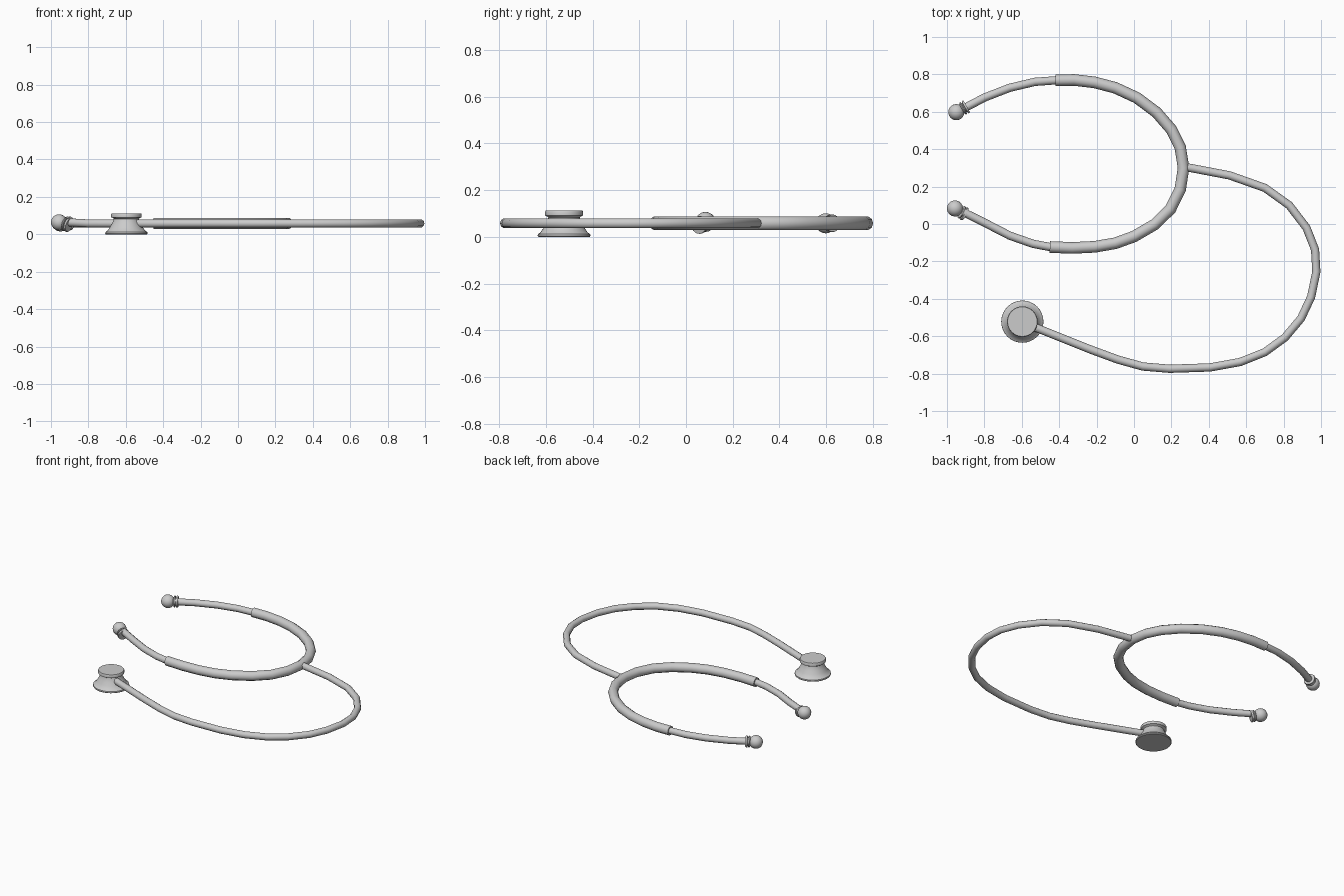
import bpy
import bmesh
import math
from mathutils import Vector

default_cube = bpy.data.objects.get("Cube")
if default_cube:
    bpy.data.objects.remove(default_cube, do_unlink=True)

TUBE_Z = 0.058
THIN, THICK = 0.022, 0.031

grey = bpy.data.materials.new("plain_grey")
grey.use_nodes = True
grey.diffuse_color = (0.6, 0.6, 0.6, 1)
grey.node_tree.nodes["Principled BSDF"].inputs["Base Color"].default_value = (0.6, 0.6, 0.6, 1)


def finish(obj, angle=40):
    """Give the part its material and smooth shading with crisp rims."""
    obj.data.materials.clear()
    obj.data.materials.append(grey)
    bpy.ops.object.select_all(action="DESELECT")
    obj.select_set(True)
    bpy.context.view_layer.objects.active = obj
    bpy.ops.object.shade_smooth_by_angle(angle=math.radians(angle))
    return obj


def tube(name, path, radius):
    """Sweep a round section with closed ends along a flat path."""
    curve = bpy.data.curves.new(name, "CURVE")
    curve.dimensions = "3D"
    curve.bevel_depth = radius
    curve.bevel_resolution = 3
    curve.use_fill_caps = True
    spline = curve.splines.new("POLY")
    spline.points.add(len(path) - 1)
    for point, place in zip(spline.points, path):
        z = place[2] if len(place) > 2 else TUBE_Z
        point.co = (place[0], place[1], z, 1)
    obj = bpy.data.objects.new(name, curve)
    bpy.context.collection.objects.link(obj)
    bpy.ops.object.select_all(action="DESELECT")
    obj.select_set(True)
    bpy.context.view_layer.objects.active = obj
    bpy.ops.object.convert(target="MESH")
    return finish(bpy.context.view_layer.objects.active)


def lathe(name, profile, origin, axis=(0, 0, 1), sides=32):
    """Spin (radius, height) pairs around an axis; zero radius makes a pole."""
    bm = bmesh.new()
    rings = []
    for radius, height in profile:
        if radius == 0:
            rings.append([bm.verts.new((0, 0, height))] * sides)
            continue
        turns = [math.tau * i / sides for i in range(sides)]
        rings.append([bm.verts.new((radius * math.cos(t), radius * math.sin(t), height))
                      for t in turns])
    for low, high in zip(rings, rings[1:]):
        for i in range(sides):
            j = (i + 1) % sides
            corners = list(dict.fromkeys((low[i], low[j], high[j], high[i])))
            bm.faces.new(corners)
    bmesh.ops.recalc_face_normals(bm, faces=bm.faces)
    mesh = bpy.data.meshes.new(name)
    bm.to_mesh(mesh)
    bm.free()
    obj = bpy.data.objects.new(name, mesh)
    bpy.context.collection.objects.link(obj)
    obj.location = origin
    obj.rotation_euler = Vector(axis).to_track_quat("Z", "Y").to_euler()
    return finish(obj)


# Thick flexible yoke joining both ear tubes
tube("yoke_tube", [
    (-.42, .768), (-.32, .77), (-.21, .757), (-.1, .728), (.015, .675), (.12, .597),
    (.2, .505), (.247, .41), (.265, .3), (.247, .185), (.195, .08), (.11, -.003),
    (0, -.067), (-.1, -.103), (-.21, -.122), (-.33, -.128), (-.45, -.123)], THICK)

# Thin ear tubes, starting inside the yoke ends
tube("left_ear_tube", [
    (-.38, .769), (-.42, .768), (-.53, .76), (-.665, .728), (-.797, .677), (-.91, .618)], THIN)
tube("right_ear_tube", [
    (-.41, -.125), (-.45, -.123), (-.54, -.106), (-.665, -.062), (-.797, .006),
    (-.92, .067, .065)], THIN)

# Long single tube from the yoke to the chest piece
tube("chest_tube", [
    (.26, .305), (.3, .3), (.51, .26), (.7, .193), (.83, .1), (.922, -.02), (.968, -.137),
    (.975, -.255), (.947, -.39), (.893, -.505), (.807, -.607), (.7, -.685), (.567, -.738),
    (.406, -.767), (.19, -.774), (.047, -.762), (-.086, -.725), (-.235, -.67),
    (-.56, -.54)], THIN)

# Ear tips: two thin collars and a rounded bulb
R = 0.043
collars = [(0, -.064), (.036, -.064), (.038, -.058), (.036, -.053), (.027, -.051),
           (.027, -.047), (.036, -.046), (.037, -.041), (.034, -.037), (.025, -.034)]
bulb = [(R * math.sin(a), -R * math.cos(a))
        for a in (math.radians(d) for d in range(40, 180, 14))] + [(0, R)]
for side, center, axis in (("left", (-.95, .598, .058), (-.87, -.48, 0)),
                           ("right", (-.957, .083, .064), (-.84, .48, .25))):
    lathe(side + "_ear_tip", collars + bulb, center, axis, 20)

# Chest piece: wide diaphragm, waisted body and small bell
lathe("chest_piece", [
    (0, 0), (.11, 0), (.113, .004), (.112, .012), (.102, .018), (.088, .038), (.077, .058),
    (.069, .074), (.067, .083), (.074, .088), (.081, .091), (.082, .106), (.079, .112),
    (0, .112)], (-.597, -.522, 0))
